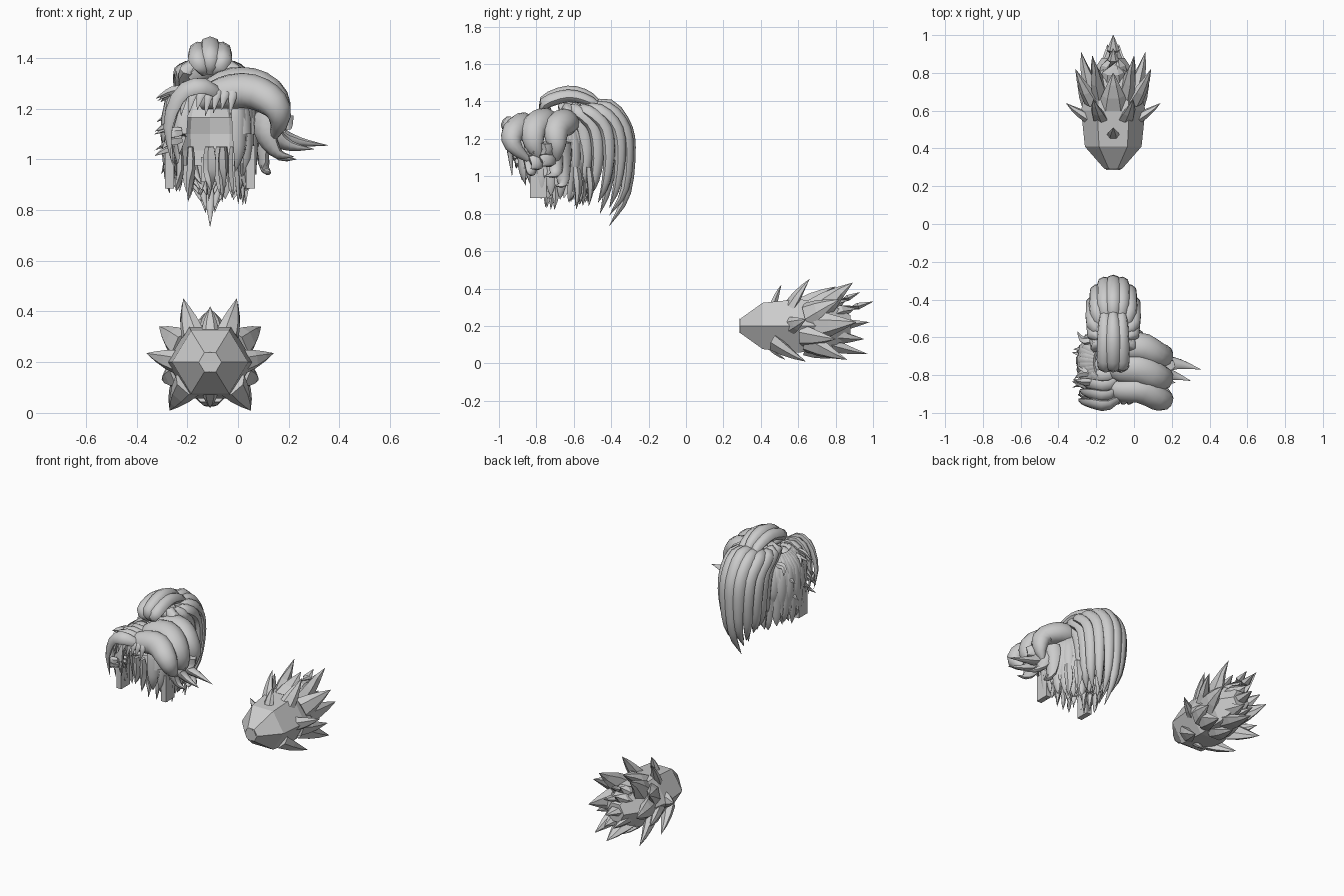
import bpy, bmesh, math, random
from mathutils import Vector

random.seed(4)
if "Cube" in bpy.data.objects:
    bpy.data.objects.remove(bpy.data.objects["Cube"])

grey = bpy.data.materials.new("plain grey")
grey.use_nodes = True
COL = (0.6, 0.6, 0.6, 1)
grey.diffuse_color = COL
grey.node_tree.nodes["Principled BSDF"].inputs["Base Color"].default_value = COL

CX = -0.11
HEAD = Vector((CX, -0.72, 1.12))


def finish(bm, name, smooth=True):
    bmesh.ops.recalc_face_normals(bm, faces=bm.faces)
    for f in bm.faces:
        f.smooth = smooth
    me = bpy.data.meshes.new(name)
    bm.to_mesh(me)
    bm.free()
    me.materials.append(grey)
    ob = bpy.data.objects.new(name, me)
    bpy.context.collection.objects.link(ob)
    if smooth:
        bpy.ops.object.select_all(action='DESELECT')
        ob.select_set(True)
        bpy.context.view_layer.objects.active = ob
        bpy.ops.object.shade_smooth_by_angle(angle=math.radians(50))


def spline(pts, t):
    """Catmull-Rom point at t from 0 to 1."""
    p = [Vector(q) for q in pts]
    p = [2 * p[0] - p[1]] + p + [2 * p[-1] - p[-2]]
    n = len(pts) - 1
    i = min(int(t * n), n - 1)
    u = t * n - i
    a, b, c, d = p[i:i + 4]
    return 0.5 * (2 * b + (c - a) * u + (2 * a - 5 * b + 4 * c - d) * u ** 2
                  + (3 * b - a - 3 * c + d) * u ** 3)


def lock(bm, pts, width, thick, root=0.4, power=2.5, steps=9, sides=8, centre=HEAD):
    """Tapered flattened lock swept along a path, its flat side facing the centre."""
    rings = []
    for k in range(steps + 1):
        t = k / steps
        p = spline(pts, t)
        tan = (spline(pts, min(t + .02, 1)) - spline(pts, max(t - .02, 0))).normalized()
        across = tan.cross(p - centre).normalized()
        normal = across.cross(tan)
        r = root + (1 - root) * math.sin(min(t / 0.4, 1) * math.pi / 2)
        r *= max(1 - t ** power, 0.02)
        rings.append([bm.verts.new(p + r * (across * width * math.cos(a) + normal * thick * math.sin(a)))
                      for a in (2 * math.pi * j / sides for j in range(sides))])
    for lo, hi in zip(rings, rings[1:]):
        for j in range(sides):
            bm.faces.new((lo[j], lo[j - 1], hi[j - 1], hi[j]))
    bm.faces.new(rings[0])
    bm.faces.new(rings[-1])


def box(bm, centre, size):
    vs = bmesh.ops.create_cube(bm, size=1)["verts"]
    for v in vs:
        v.co = Vector(centre) + Vector(a * b for a, b in zip(v.co, size))


# Spiny body: faceted hexagonal shell lying along y
bm = bmesh.new()
rings = []
for y, rx, rz in ((.29, .045, .04), (.41, .15, .13), (.6, .17, .15), (.76, .14, .13), (.88, .06, .06)):
    rings.append([bm.verts.new((CX + rx * math.cos(a), y, .2 + rz * math.sin(a) * 1.1))
                  for a in (math.pi * j / 3 for j in range(6))])
for lo, hi in zip(rings, rings[1:]):
    for j in range(6):
        bm.faces.new((lo[j], lo[j - 1], hi[j - 1], hi[j]))
bm.faces.new(rings[0])
bm.faces.new(rings[-1])
finish(bm, "spiny_body", False)

# Spines: (side offset, y, z) of root and tip, mirrored when off the middle
bm = bmesh.new()
SPINES = [
    ((0, .47, .32), (0, .51, .42), .035), ((.07, .56, .31), (.105, .66, .45), .05),
    ((.13, .56, .2), (.25, .64, .235), .05), ((.11, .65, .26), (.2, .82, .34), .07),
    ((0, .62, .31), (0, .8, .41), .08), ((.07, .7, .28), (.11, .89, .43), .075),
    ((0, .74, .28), (0, .93, .38), .075), ((0, .76, .25), (0, 1, .33), .085),
    ((.11, .7, .2), (.17, .91, .22), .08), ((0, .78, .2), (0, .98, .22), .08),
    ((.03, .74, .15), (.03, .95, .13), .075), ((0, .74, .11), (0, .97, .05), .08),
    ((.1, .65, .12), (.16, .86, .02), .07), ((.09, .47, .11), (.16, .64, .01), .06),
    ((0, .45, .09), (0, .53, .02), .035), ((0, .64, .08), (0, .8, .03), .075),
    ((.12, .62, .15), (.19, .8, .13), .065),
]
for root, tip, w in SPINES:
    for s in ((1, -1) if root[0] else (1,)):
        a, b = (Vector((CX + s * q[0], q[1], q[2])) for q in (root, tip))
        mid = (a + b) / 2 + (a - Vector((CX, a.y, .2))) * 0.06
        lock(bm, (a, mid, b), w, w * .6, 1, 1.3, 3, 6, Vector((CX, .6, .2)))
finish(bm, "spines", False)

# Small nose knob at the narrow end
bm = bmesh.new()
bmesh.ops.create_cone(bm, cap_ends=True, segments=8, radius1=.04, radius2=.03, depth=.02)
for v in bm.verts:
    v.co = Vector((CX + v.co.x, .295 + v.co.z, .2 + v.co.y))
finish(bm, "nose_knob", False)

# Scalp shell, open at the face and underneath
bm = bmesh.new()
bmesh.ops.create_uvsphere(bm, u_segments=12, v_segments=10, radius=1)
for v in bm.verts:
    v.co = Vector((v.co.x * .155, v.co.y * .17, v.co.z * .21 - .02)) + HEAD
doomed = [f for f in bm.faces if f.calc_center_median().z < .98
          or (f.calc_center_median().z < 1.17 and f.calc_center_median().y < -.74)]
bmesh.ops.delete(bm, geom=doomed, context='FACES')
finish(bm, "scalp_shell", False)

# Sideburn slabs and nape plate
bm = bmesh.new()
for s in (-1, 1):
    box(bm, (CX + s * .16, -.79, .97), (.035, .09, .17))
box(bm, (CX, -.58, .96), (.07, .03, .1))
finish(bm, "sideburn_slabs", False)

# Layered hair curtain around the sides and back
bm = bmesh.new()
for layer in range(2):
    count = 17
    for i in range(count):
        a = math.radians(46 + 268 * i / (count - 1) + 8 * layer - 4)
        back = (1 - math.cos(a)) / 2

        def at(r, z):
            return (CX + .18 * r * math.sin(a), -.73 - .205 * r * math.cos(a), z)
        tip = 1.0 - .14 * min(back * 1.8, 1) + random.uniform(-.03, .03) + .08 * layer
        path = (at(.55, 1.3), at(.9, 1.23), at(.96 + .04 * layer, 1.1), at(.95, tip + .07),
                at(.88 + .16 * layer + random.uniform(-.06, .06), tip))
        lock(bm, path, .038, .02, .5, 4, 8, 6)
finish(bm, "hair_curtain")

# Short flicked tufts on the model's right and at the nape
bm = bmesh.new()
for i in range(14):
    y = -.92 + .34 * random.random()
    z = 1.0 + .24 * random.random()
    lock(bm, ((-.22, y, z + .04), (-.27, y, z + .03), (random.uniform(-.33, -.29), y + random.uniform(-.03, .05), z)),
         .026, .016, .6, 2, 5, 5)
for i in range(18):
    x = CX + random.uniform(-.15, .15)
    y = random.uniform(-.76, -.5)
    lock(bm, ((x, y, 1.05), (x, y + .01, .94), (x * 1.05, y, random.uniform(.82, .88))), .032, .02, .6, 2.5, 5, 5)
finish(bm, "flicked_tufts")

# Fringe locks falling to the model's right
bm = bmesh.new()
for i in range(5):
    y = -.95 + .05 * i
    x = -.285 + .006 * i
    lock(bm, ((-.06, y + .04, 1.25), (-.14, y - .01, 1.29), (-.225, y, 1.26),
              (x + .01, y + .01, 1.14), (x + .02, y + .02, 1.0 - .02 * i)), .042, .024, .5, 3)
for i in range(7):
    x = -.21 + .032 * i
    lock(bm, ((x + .02, -.88, 1.29), (x, -.94, 1.26), (x - .015, -.955, 1.17 + .012 * (i % 3))),
         .026, .015, .5, 2, 6, 6)
finish(bm, "fringe")

# Large swept locks rolling over to the model's left, winding forward then back
bm = bmesh.new()
for y, w, lift in ((-.9, .075, -.02), (-.79, .085, .005), (-.67, .08, 0)):
    path = ((-.15, y + .04, 1.23), (-.07, y + .02, 1.28 + lift), (.04, y + .02, 1.29 + lift),
            (.13, y - .025, 1.25 + lift), (.165, y - .02, 1.16), (.13, y * .5 - .36, 1.06))
    lock(bm, path, w, .07, .5, 4, 14, 12)
finish(bm, "swept_locks")

# Curled tips flowing out of the swept locks
bm = bmesh.new()
for x, y, tip in ((.16, -.74, (.355, -.77, 1.055)), (.14, -.8, (.3, -.83, 1.04)),
                  (.12, -.7, (.23, -.76, 1)), (.11, -.83, (.22, -.84, 1.01)), (.09, -.66, (.13, -.7, .95))):
    e = Vector(tip)
    lock(bm, ((x + .01, y, 1.18), (x, y, 1.1), (x * .6 + e.x * .4, y, e.z + .015), e),
         .065, .042, .8, 1.5, 10, 8, Vector((.25, -.6, 1.4)))
finish(bm, "curled_tips")

# Bun locks arching over the crown
bm = bmesh.new()
for dx, drop in ((0, 0), (-.045, .02), (.045, .02)):
    x = CX + dx
    lock(bm, ((CX + dx * .4, -.735, 1.34), (x, -.755, 1.4 - drop / 2), (x, -.63, 1.45 - drop),
              (x, -.51, 1.42 - drop), (x, -.42, 1.33)), .042, .036, .5, 5, 12, 8, Vector((CX, -.6, 1.2)))
lock(bm, ((CX - .07, -.62, 1.31), (CX, -.63, 1.36), (CX + .07, -.62, 1.31)), .06, .045, .8, 9)
finish(bm, "bun")

# Ponytail: nested locks, broader and shorter towards the sides
bm = bmesh.new()
for dx, y, tip in ((0, -.3, .735), (.045, -.31, .79), (.085, -.35, .83), (.105, -.41, .86),
                   (.1, -.47, .88), (.085, -.53, .9), (.04, -.4, .8), (.04, -.48, .86)):
    for s in ((1, -1) if dx else (1,)):
        x = CX + s * dx
        low = (1 + tip) / 2 + .03
        lock(bm, ((CX + s * dx * .5, -.57, 1.35), (x, y - .12, 1.385 - dx * .3), (x, y - .025, 1.27),
                  (x, y, 1.13), (x - s * dx * .15, y - .02, low), (CX + s * dx * .4, min(y - .06, -.41), tip)),
             .044, .036, .6, 4, 14, 8, Vector((CX, -.6, 1.15)))
finish(bm, "ponytail")
